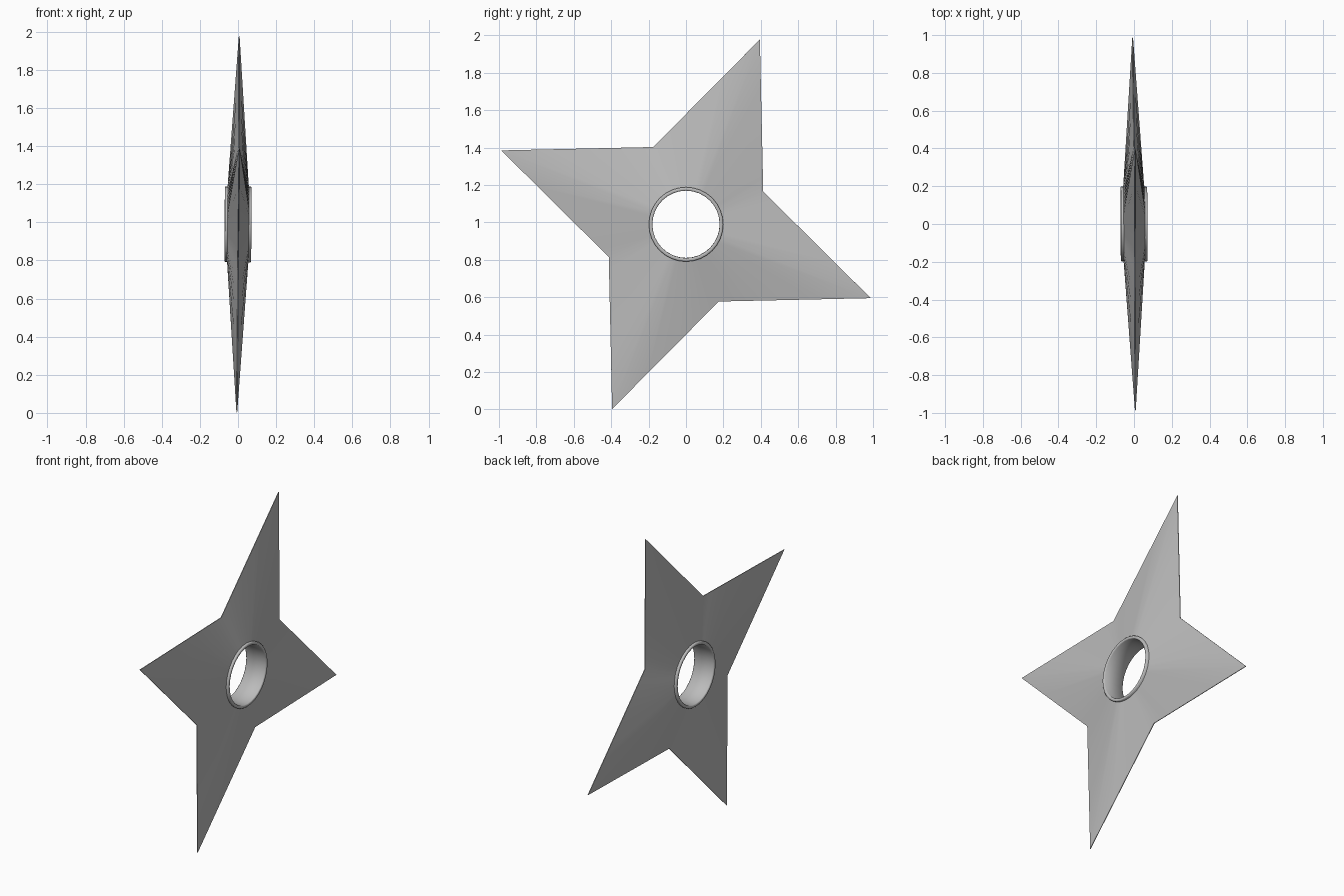
import bpy, bmesh, math
from mathutils import Matrix

if "Cube" in bpy.data.objects:
    bpy.data.objects.remove(bpy.data.objects["Cube"])

steel = bpy.data.materials.new("steel_grey")
steel.diffuse_color = (0.5, 0.5, 0.5, 1)
steel.use_nodes = True
steel.node_tree.nodes["Principled BSDF"].inputs["Base Color"].default_value = steel.diffuse_color
CENTRE = Matrix.Translation((0, 0, 0.99))
TILT = Matrix.Rotation(0.008, 4, 'Y') @ Matrix.Rotation(0.004, 4, 'Z')


def loft(name, rings, angle):
    """Join a list of closed (x, y, z) rings into a closed tube."""
    bm = bmesh.new()
    loops = [[bm.verts.new(p) for p in ring] for ring in rings]
    n = len(loops[0])
    for a, b in zip(loops, loops[1:] + loops[:1]):
        for i in range(n):
            j = (i + 1) % n
            bm.faces.new((a[i], a[j], b[j], b[i]))
    bmesh.ops.recalc_face_normals(bm, faces=bm.faces)
    me = bpy.data.meshes.new(name)
    bm.to_mesh(me)
    bm.free()
    ob = bpy.data.objects.new(name, me)
    bpy.context.collection.objects.link(ob)
    me.materials.append(steel)
    me.transform(CENTRE @ TILT)
    bpy.ops.object.select_all(action='DESELECT')
    ob.select_set(True)
    bpy.context.view_layer.objects.active = ob
    bpy.ops.object.shade_smooth_by_angle(angle=math.radians(angle))
    return ob


def circle(r, x, angles):
    return [(x, r * math.cos(a), r * math.sin(a)) for a in angles]


# Star outline: a tip and a valley repeated four times
TIP, VALLEY, STEPS = (0.395, 0.988), (-0.175, 0.413), 6
corners = []
for k in range(4):
    c, s = math.cos(k * math.pi / 2), math.sin(k * math.pi / 2)
    for y, z in (TIP, VALLEY):
        corners.append((c * y - s * z, s * y + c * z))

# Points along the outline and matching angles round the hub
outline, angles = [], []
for (y0, z0), (y1, z1) in zip(corners, corners[1:] + corners[:1]):
    for i in range(STEPS):
        a0, a1 = math.atan2(z0, y0), math.atan2(z1, y1)
        a = a0 + ((a1 - a0) % (2 * math.pi)) * i / STEPS
        # where the ray at angle a meets this edge
        dy, dz = y1 - y0, z1 - z0
        r = (y0 * dz - z0 * dy) / (math.cos(a) * dz - math.sin(a) * dy)
        outline.append((r * math.cos(a), r * math.sin(a)))
        angles.append(a)

# Blades: thick at the hub, thin along the edge
EDGE, HUB = 0.002, 0.057
loft("star_blades", [
    circle(0.19, HUB, angles),
    [(EDGE, y, z) for y, z in outline],
    [(-EDGE, y, z) for y, z in outline],
    circle(0.19, -HUB, angles),
], 15)

# Raised collar lining the centre hole
turn = [2 * math.pi * i / 32 for i in range(32)]
loft("hub_ring", [circle(r, x, turn) for r, x in (
    (0.18, -0.066), (0.184, -0.07), (0.195, -0.07), (0.199, -0.066),
    (0.199, 0.066), (0.195, 0.07), (0.184, 0.07), (0.18, 0.066))], 50)
